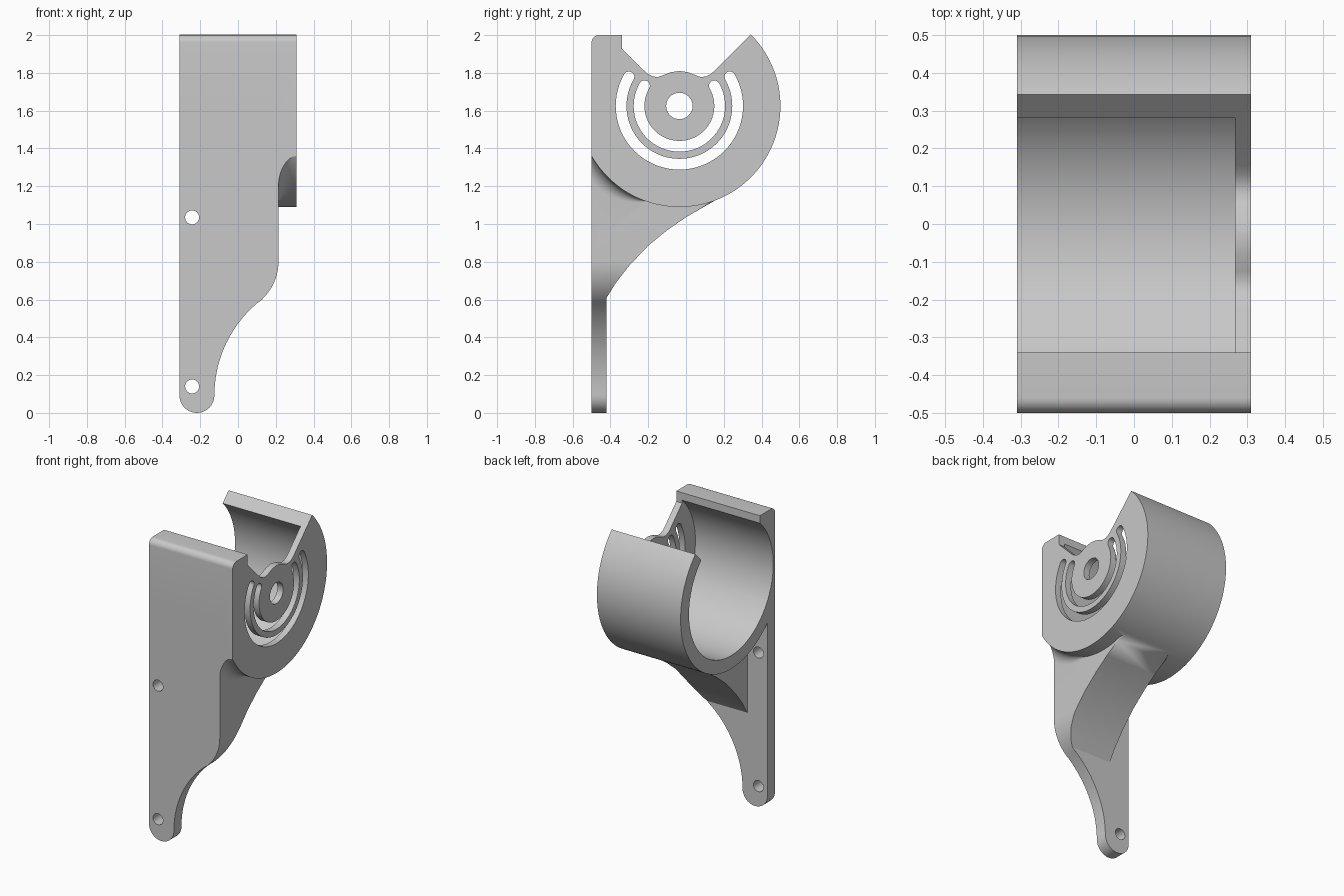
import bpy, bmesh
from math import cos, sin, radians

if "Cube" in bpy.data.objects:
    bpy.data.objects.remove(bpy.data.objects["Cube"], do_unlink=True)

grey = bpy.data.materials.new("light grey")
grey.use_nodes = True
colour = (0.58, 0.58, 0.58, 1)
grey.diffuse_color = colour
grey.node_tree.nodes["Principled BSDF"].inputs["Base Color"].default_value = colour

CY, CZ = -0.035, 1.625      # barrel axis
R_OUT, R_IN = 0.535, 0.446
SIDE, EDGE, FRONT = 0.31, 0.215, -0.5


def arc(c, r, a0, a1, n):
    return [(c[0] + r * cos(radians(a0 + (a1 - a0) * i / n)),
             c[1] + r * sin(radians(a0 + (a1 - a0) * i / n))) for i in range(n + 1)]


def to_object(name, bm):
    bmesh.ops.recalc_face_normals(bm, faces=bm.faces[:])
    mesh = bpy.data.meshes.new(name)
    bm.to_mesh(mesh)
    bm.free()
    mesh.materials.append(grey)
    ob = bpy.data.objects.new(name, mesh)
    bpy.context.scene.collection.objects.link(ob)
    return ob


def prism_mesh(pts, axis, lo, hi):
    """Extrude a closed 2D outline along x or y."""
    clean = []
    for p in pts:
        if not clean or abs(p[0] - clean[-1][0]) + abs(p[1] - clean[-1][1]) > 1e-4:
            clean.append(p)
    if abs(clean[0][0] - clean[-1][0]) + abs(clean[0][1] - clean[-1][1]) < 1e-4:
        clean.pop()
    bm = bmesh.new()
    rings = []
    for d in (lo, hi):
        rings.append([bm.verts.new((d, u, v) if axis == "x" else (u, d, v)) for u, v in clean])
    n = len(clean)
    for ring in rings:
        bm.faces.new(ring)
    for i in range(n):
        j = (i + 1) % n
        bm.faces.new((rings[0][i], rings[0][j], rings[1][j], rings[1][i]))
    return bm, rings


def prism(name, pts, axis, lo, hi):
    return to_object(name, prism_mesh(pts, axis, lo, hi)[0])


def combine(target, other, operation):
    other.hide_render = True
    mod = target.modifiers.new(operation.title(), "BOOLEAN")
    mod.operation, mod.solver, mod.object = operation, "EXACT", other
    bpy.context.view_layer.update()
    graph = bpy.context.evaluated_depsgraph_get()
    mesh = bpy.data.meshes.new_from_object(target.evaluated_get(graph))
    target.modifiers.clear()
    target.data = mesh
    bpy.data.objects.remove(other, do_unlink=True)


# Barrel with front block, open wedge at the top and a hub bump
half = [(0.19, 0.19), (0.165, 0.168), (0.14, 0.156), (0.115, 0.153), (0.09, 0.161), (0.045, 0.179)]
notch = half + [(0, 0.185)] + [(-y, z) for y, z in reversed(half)]
outline = arc((CY, CZ), R_OUT, 209.64, 405, 64)
outline += [(CY + y, CZ + z) for y, z in notch]
outline += [(-0.34, 1.93), (-0.34, 2)] + arc((FRONT + 0.04, 1.96), 0.04, 90, 180, 8)
bracket = prism("bracket", outline, "x", -SIDE, SIDE)

# Mounting plate with rounded foot and curved edge
plate_outline = (arc((-0.2175, 0.0925), 0.0925, 180, 360, 20)
                 + arc((0.514, 0.0925), 0.639, 180, 129, 20)
                 + arc((-0.07, 0.806), 0.285, -51, 0, 12)
                 + [(EDGE, 1.6), (-SIDE, 1.6)])
combine(bracket, prism("plate", plate_outline, "y", FRONT, -0.42), "UNION")

# Gusset under the barrel, rounded along its curved underside
under = [(-0.45, 0.56), (-0.42, 0.61), (-0.37, 0.69), (-0.3, 0.78), (-0.2, 0.885),
         (-0.1, 0.967), (0, 1.036), (0.1, 1.094), (0.19, 1.145)]
bm, rings = prism_mesh(under + [(0.1, 1.3), (-0.45, 1.3)], "x", -0.16, EDGE)
rims = []
for ring in rings:
    for a, b in zip(ring[:len(under) - 1], ring[1:len(under)]):
        rims.append(bm.edges.get((a, b)))
bmesh.ops.bevel(bm, geom=rims, offset=0.04, segments=4, profile=0.5, affect="EDGES")
gusset = to_object("gusset", bm)
combine(gusset, prism("gusset_limit", plate_outline, "y", -0.6, 0.4), "INTERSECT")
combine(bracket, gusset, "UNION")

# Tapering fillet between plate side and barrel underside
bm = bmesh.new()
rows = []
steps = 28
for i in range(steps + 1):
    angle = 195 + 55 * i / steps
    t = max(0, (angle - 205) / 45)
    s = 0.09 * (1 - t ** 2.5) + 0.004
    section = arc((EDGE + s, R_OUT + s), s, 180, 270, 8)
    section += [(EDGE + s, R_OUT - 0.015), (EDGE - 0.015, R_OUT - 0.015), (EDGE - 0.015, R_OUT + s)]
    a = radians(angle)
    rows.append([bm.verts.new((x, CY + r * cos(a), CZ + r * sin(a))) for x, r in section])
for p, q in zip(rows, rows[1:]):
    for j in range(len(p)):
        k = (j + 1) % len(p)
        bm.faces.new((p[j], p[k], q[k], q[j]))
bm.faces.new(rows[0])
bm.faces.new(rows[-1])
bmesh.ops.bisect_plane(bm, geom=bm.verts[:] + bm.edges[:] + bm.faces[:],
                       plane_co=(0, FRONT, 0), plane_no=(0, 1, 0), clear_inner=True)
bmesh.ops.holes_fill(bm, edges=[e for e in bm.edges if e.is_boundary], sides=0)
combine(bracket, to_object("fillet", bm), "UNION")

# Barrel cavity, open at one end
combine(bracket, prism("cavity", arc((CY, CZ), R_IN, 0, 360, 72), "x", -0.4, 0.267), "DIFFERENCE")

# Hub hole and the two curved slots in the end wall
combine(bracket, prism("hub_hole", arc((CY, CZ), 0.07, 0, 360, 36), "x", 0.2, 0.4), "DIFFERENCE")
for mid in (0.3085, 0.2135):
    w = 0.0285
    ends = [(CY + mid * cos(radians(a)), CZ + mid * sin(radians(a))) for a in (30, 150)]
    slot = (arc((CY, CZ), mid + w, 150, 390, 48) + arc(ends[0], w, 30, 210, 10)
            + arc((CY, CZ), mid - w, 390, 150, 48) + arc(ends[1], w, 330, 510, 10))
    combine(bracket, prism("slot", slot, "x", 0.2, 0.4), "DIFFERENCE")

# Screw holes through the plate
for z in (0.14, 1.035):
    combine(bracket, prism("screw_hole", arc((-0.243, z), 0.037, 0, 360, 28), "y", -0.6, -0.38), "DIFFERENCE")

bpy.ops.object.select_all(action="DESELECT")
bracket.select_set(True)
bpy.context.view_layer.objects.active = bracket
bpy.ops.object.shade_smooth_by_angle(angle=radians(30))
